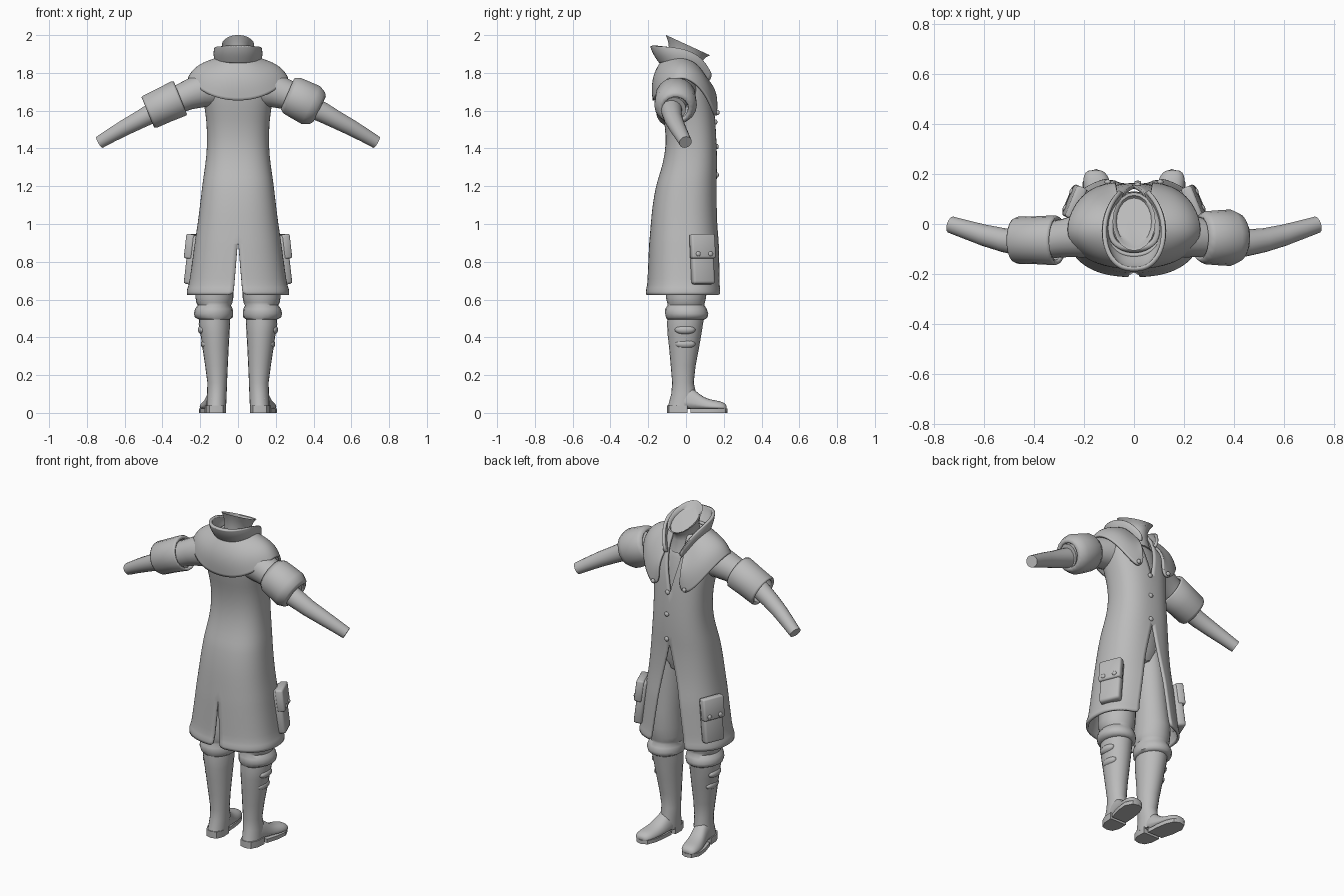
import bpy, bmesh, math
from mathutils import Vector, Matrix

grey = bpy.data.materials.new("plain grey")
grey.diffuse_color = (0.5, 0.5, 0.5, 1)


def finish(name, bm, mirror=False, thick=0, subsurf=0, outward=False, angle=50):
    """Turn a bmesh into a smooth-shaded object with the usual modifiers."""
    bmesh.ops.recalc_face_normals(bm, faces=bm.faces)
    if outward:
        bm.normal_update()
        s = sum((f.normal.x * f.calc_center_median().x + f.normal.y * f.calc_center_median().y)
                * f.calc_area() for f in bm.faces)
        if s < 0:
            bmesh.ops.reverse_faces(bm, faces=bm.faces)
    me = bpy.data.meshes.new(name)
    bm.to_mesh(me)
    bm.free()
    me.materials.append(grey)
    me.shade_smooth()
    me.set_sharp_from_angle(angle=math.radians(angle))
    ob = bpy.data.objects.new(name, me)
    bpy.context.collection.objects.link(ob)
    if mirror:
        m = ob.modifiers.new("mirror", 'MIRROR')
        m.merge_threshold = 0.0005
    if subsurf:
        m = ob.modifiers.new("smooth", 'SUBSURF')
        m.levels = m.render_levels = subsurf
    if thick:
        m = ob.modifiers.new("thickness", 'SOLIDIFY')
        m.thickness = thick
        m.offset = -1
    return ob


def loft(name, rows, closed=True, caps=True, **kw):
    bm = bmesh.new()
    vs = [[bm.verts.new(p) for p in r] for r in rows]
    n = len(rows[0])
    for a, b in zip(vs, vs[1:]):
        for i in range(n if closed else n - 1):
            j = (i + 1) % n
            bm.faces.new((a[i], a[j], b[j], b[i]))
    if closed and caps:
        bm.faces.new(vs[0])
        bm.faces.new(vs[-1])
    return finish(name, bm, **kw)


def ring(z, cx, cy, rx, ry, slope=0, n=20):
    return [(cx + rx * math.cos(t), cy + ry * math.sin(t), z - slope * ry * math.sin(t))
            for t in (2 * math.pi * i / n for i in range(n))]


def tube(name, pts, side, n=18, **kw):
    """Round tube through (x, y, z, radius) points, flipped to one side."""
    rows = []
    for i, (x, y, z, r) in enumerate(pts):
        a, b = pts[max(i - 1, 0)], pts[min(i + 1, len(pts) - 1)]
        t = (Vector(b[:3]) - Vector(a[:3])).normalized()
        u = (Vector((0, 1, 0)) - t * t.y).normalized()
        v = t.cross(u)
        pl = [Vector((x, y, z)) + r * (math.cos(k) * u + math.sin(k) * v)
              for k in (2 * math.pi * j / n for j in range(n))]
        rows.append([(p.x * side, p.y, p.z) for p in pl])
    return loft(name, rows, **kw)


def solid(name, kind, loc, size, rot=(0, 0, 0), bevel=0, **kw):
    """Box or ball with its placement baked into the mesh."""
    bm = bmesh.new()
    if kind == 'box':
        bmesh.ops.create_cube(bm, size=1)
    else:
        bmesh.ops.create_uvsphere(bm, u_segments=16, v_segments=10, radius=0.5)
    bm.transform(Matrix.Diagonal((*size, 1)))
    if bevel:
        bmesh.ops.bevel(bm, geom=bm.edges[:], offset=bevel, segments=2, affect='EDGES', profile=0.5)
    rx, ry, rz = (math.radians(a) for a in rot)
    bm.transform(Matrix.Translation(loc) @ Matrix.Rotation(rz, 4, 'Z')
                 @ Matrix.Rotation(ry, 4, 'Y') @ Matrix.Rotation(rx, 4, 'X'))
    return finish(name, bm, **kw)


# Long coat: z, half width, back y, front y, front gap, back gap
coat = [(0.625, .272, -.213, .192, .115, .025), (0.655, .272, -.213, .192, .112, .023),
        (0.67, .262, -.205, .188, .11, .021), (0.75, .25, -.202, .186, .098, .014),
        (0.88, .232, -.196, .18, .078, .004), (0.91, .229, -.194, .178, .073, 0),
        (1.0, .214, -.187, .168, .058, 0), (1.1, .202, -.178, .163, .034, 0),
        (1.2, .19, -.16, .162, .01, 0), (1.24, .185, -.148, .163, 0, 0),
        (1.32, .172, -.122, .165, 0, 0), (1.42, .163, -.105, .163, 0, 0),
        (1.52, .166, -.112, .157, 0, 0), (1.58, .172, -.124, .152, 0.008, 0),
        (1.66, .185, -.14, .142, .03, 0), (1.74, .195, -.145, .12, .045, 0),
        (1.80, .17, -.135, .095, .05, 0), (1.84, .125, -.12, .075, .05, 0),
        (1.87, .09, -.10, .06, .045, 0)]
E, COLS = 2.4, 18
rows = []
for z, a, yb, yf, gf, gb in coat:
    p0, p1 = math.acos((gf / a) ** (E / 2)), -math.acos((gb / a) ** (E / 2))
    yc, row = (yb + yf) / 2, []
    for i in range(COLS + 1):
        p = p0 + (p1 - p0) * i / COLS
        s = math.sin(p)
        row.append((a * max(math.cos(p), 0) ** (2 / E),
                    yc + (yf - yc) * math.copysign(abs(s) ** (2 / E), s), z))
    rows.append(row)
loft("long_coat", rows, closed=False, mirror=True, thick=0.014, subsurf=1, outward=True)


def band(name, lower, upper, bulge, thick):
    """Half strip between two edges, swelling outward, mirrored."""
    rows = []
    for k in range(5):
        t = k / 4
        w = bulge * math.sin(math.pi * t)
        row = []
        for a, b in zip(lower, upper):
            p = Vector(a).lerp(Vector(b), t)
            d = Vector((p.x, p.y * 1.2, 0.08)).normalized() * w
            row.append((p.x + d.x if p.x > 1e-4 else 0, p.y + d.y, p.z + d.z))
        rows.append(row)
    loft(name, rows, closed=False, mirror=True, thick=thick, subsurf=2, outward=True)


# Shoulder cape that runs forward into the lapels
band("shoulder_cape",
     [(0, -.178, 1.65), (.10, -.175, 1.662), (.19, -.145, 1.70), (.25, -.09, 1.755), (.272, -.03, 1.785),
      (.255, .05, 1.755), (.21, .115, 1.68), (.155, .15, 1.60), (.10, .165, 1.56), (.07, .165, 1.60)],
     [(0, -.13, 1.87), (.05, -.12, 1.875), (.09, -.09, 1.875), (.115, -.05, 1.88), (.12, -.01, 1.88),
      (.115, .03, 1.865), (.105, .06, 1.845), (.09, .08, 1.82), (.075, .095, 1.80), (.06, .105, 1.78)],
     0.028, 0.014)
# Standing collar
band("standing_collar",
     [(0, -.145, 1.85), (.06, -.135, 1.855), (.105, -.09, 1.855), (.125, -.03, 1.855),
      (.115, .03, 1.845), (.09, .08, 1.81), (.055, .12, 1.75)],
     [(0, -.192, 1.94), (.06, -.185, 1.94), (.112, -.13, 1.94), (.13, -.05, 1.935),
      (.122, .03, 1.915), (.095, .095, 1.87), (.06, .135, 1.80)],
     0.008, 0.018)

# Shirt and neck wrap
loft("shirt", [ring(1.0, 0, 0, .15, .11), ring(1.2, 0, .005, .15, .12), ring(1.4, 0, .03, .14, .105),
               ring(1.6, 0, .01, .15, .115), ring(1.74, 0, -.01, .15, .105), ring(1.82, 0, -.01, .09, .08)],
     subsurf=1)
loft("neck_wrap", [ring(1.76, 0, .0, .09, .095), ring(1.84, 0, -.005, .072, .085, .1),
                   ring(1.89, 0, 0, .066, .088, .3), ring(1.925, 0, .005, .074, .1, .42),
                   ring(1.947, 0, .01, .086, .117, .46), ring(1.942, 0, .01, .076, .105, .46),
                   ring(1.925, 0, .01, .07, .095, .46)])

# Arms: upper sleeve, rolled cuff and forearm on each side
cuffs = {-1: [(.305, -.065, 1.668, .094), (.315, -.065, 1.664, .1), (.39, -.065, 1.63, .096),
              (.465, -.065, 1.595, .094), (.477, -.065, 1.59, .088)],
         1: [(.262, -.055, 1.69, .09), (.285, -.055, 1.68, .106), (.335, -.055, 1.655, .11),
             (.385, -.055, 1.63, .113), (.42, -.055, 1.613, .095), (.432, -.055, 1.607, .075)]}
for s, tag in ((-1, "left"), (1, "right")):
    tube(tag + "_sleeve", [(.12, -.03, 1.715, .095), (.2, -.045, 1.705, .09), (.27, -.055, 1.68, .078),
                           (.34, -.065, 1.65, .072), (.42, -.07, 1.61, .07)], s)
    tube(tag + "_rolled_cuff", cuffs[s], s, caps=False, thick=0.018)
    tube(tag + "_forearm", [(.38, -.078, 1.62, .058), (.45, -.075, 1.59, .054), (.52, -.065, 1.552, .048),
                            (.6, -.045, 1.51, .043), (.67, -.023, 1.47, .038), (.732, -.003, 1.433, .034)], s)

# Trousers bloused over the boots
loft("trouser_legs", [ring(*r) for r in (
    (1.2, .075, .0, .07, .1), (1.0, .1, .005, .092, .1), (.78, .115, .01, .092, .1),
    (.67, .125, .005, .1, .108), (.61, .125, .0, .1, .106), (.585, .125, .0, .096, .1),
    (.57, .125, .0, .088, .097), (.55, .128, .0, .1, .11), (.525, .13, .004, .104, .114),
    (.505, .128, .004, .1, .11), (.495, .125, 0, .082, .1))], mirror=True)

# Boots: shaft, foot, sole, heel and side folds
loft("boot_shafts", [ring(*r) for r in (
    (.515, .125, 0, .08, .098), (.47, .125, -.005, .083, .095), (.42, .122, -.008, .077, .09),
    (.35, .119, -.01, .07, .08), (.25, .114, -.015, .06, .066), (.16, .11, -.016, .052, .057),
    (.1, .112, -.012, .052, .066), (.03, .115, -.022, .052, .075))], mirror=True)
foot = []
for y, cx, w, h in ((-.085, .115, .035, .09), (-.04, .115, .05, .13), (.01, .118, .051, .145),
                    (.05, .125, .052, .12), (.09, .135, .055, .083), (.14, .146, .059, .068),
                    (.185, .152, .054, .062), (.208, .155, .04, .05), (.216, .156, .024, .036)):
    foot.append([(cx + w * math.copysign(abs(math.cos(t)) ** .8, math.cos(t)), y,
                  .018 + (h - .018) * max(math.sin(t), 0) ** .8)
                 for t in (math.pi * i / 12 for i in range(13))])
loft("boot_feet", foot, mirror=True, subsurf=1)
for nm, top, outline in (
        ("boot_soles", .022, [(.08, .025), (.085, .1), (.095, .16), (.115, .205), (.15, .22), (.185, .21),
                              (.207, .165), (.2, .1), (.178, .025)]),
        ("boot_heels", .04, [(.066, .008), (.064, -.05), (.08, -.09), (.115, -.1), (.15, -.09),
                             (.17, -.05), (.174, .008)])):
    loft(nm, [[(x, y, z) for x, y in outline] for z in (0, top)], mirror=True, angle=40)
for z, x in ((.44, .188), (.365, .172)):
    solid("boot_side_fold", 'ball', (x, -.005, z), (.05, .11, .05), mirror=True)

# Side pockets with flaps and buttons
turn = Matrix.Rotation(math.radians(22), 3, 'Z') @ Matrix.Rotation(math.radians(-7), 3, 'Y')
centre = Vector((.232, .085, .81))
solid("coat_pockets", 'box', centre, (.05, .125, .26), (0, -7, 22), .014, mirror=True)
solid("pocket_flaps", 'box', centre + turn @ Vector((.015, 0, .07)), (.045, .135, .13),
      (0, -7, 22), .01, mirror=True)
for dy in (-.035, .035):
    solid("pocket_button", 'ball', centre + turn @ Vector((.038, dy, .028)), (.015, .026, .026),
          (0, -7, 22), mirror=True)

# Front buttons on the coat and one on each lapel tip
for z, y in ((1.26, .165), (1.41, .164), (1.54, .157)):
    solid("coat_button", 'ball', (0.015, y, z), (.028, .018, .028))
solid("lapel_buttons", 'ball', (.105, .168, 1.59), (.026, .02, .026), mirror=True)
